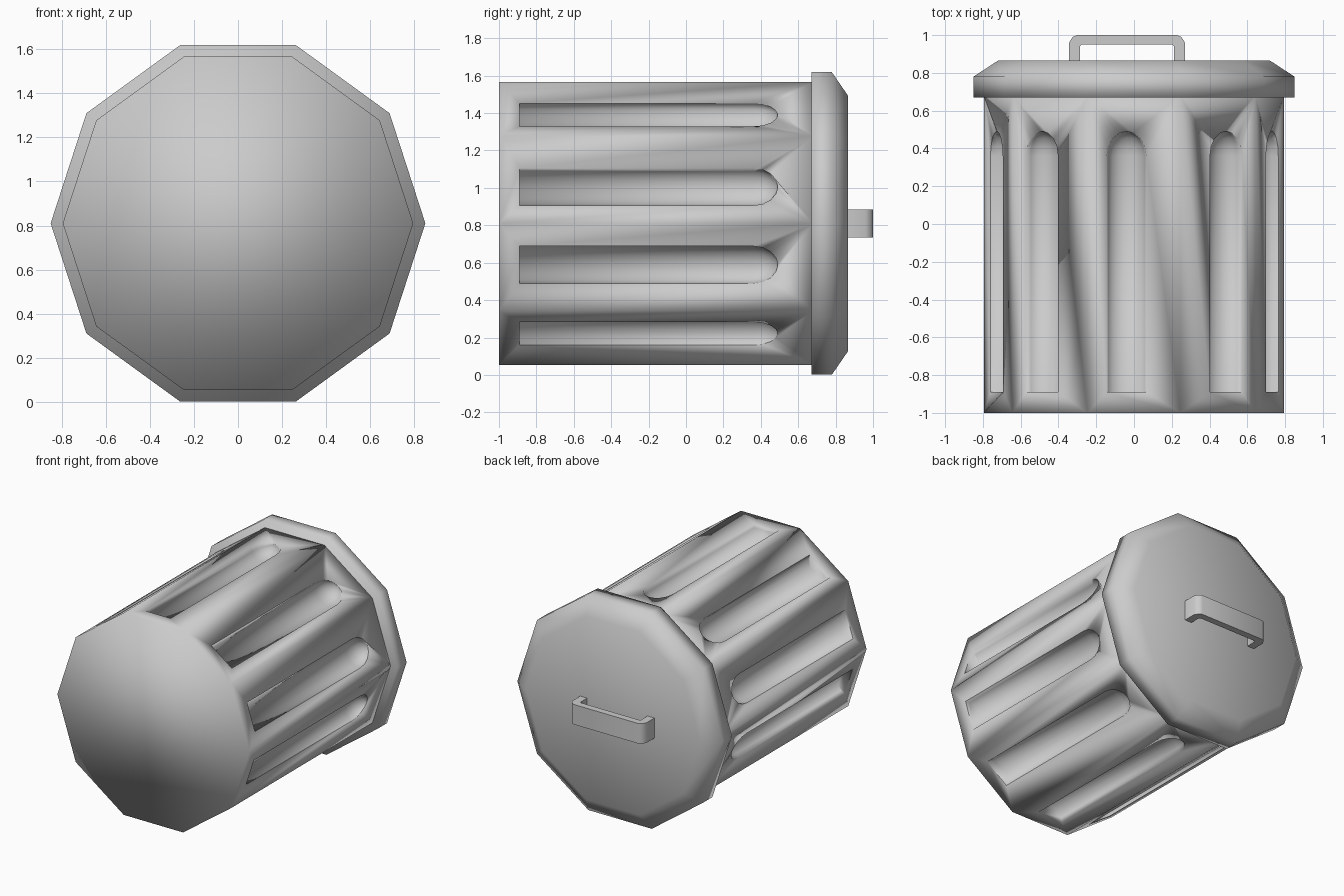
import bpy, bmesh, math
from mathutils import Matrix, Vector

if "Cube" in bpy.data.objects:
    bpy.data.objects.remove(bpy.data.objects["Cube"])

ZC = 0.81          # height of the can axis (it lies along y)
BODY_R = 0.795
SIDES = 10
APOTHEM = BODY_R * math.cos(math.pi / SIDES)


def add_loft(bm, rings, sides, matrix):
    """Closed loft of regular polygons along y; rings = (y, radius)."""
    loops = []
    for y, r in rings:
        loops.append([bm.verts.new(matrix @ Vector((
            r * math.cos(2 * math.pi * i / sides), y,
            r * math.sin(2 * math.pi * i / sides)))) for i in range(sides)])
    for a, b in zip(loops, loops[1:]):
        for i in range(sides):
            j = (i + 1) % sides
            bm.faces.new((a[i], a[j], b[j], b[i]))
    bm.faces.new(loops[0])
    bm.faces.new(loops[-1])


def finish(bm, name):
    bmesh.ops.recalc_face_normals(bm, faces=bm.faces)
    for f in bm.faces:
        f.smooth = True
    me = bpy.data.meshes.new(name)
    bm.to_mesh(me)
    bm.free()
    ob = bpy.data.objects.new(name, me)
    bpy.context.collection.objects.link(ob)
    return ob


axis = Matrix.Translation((0, 0, ZC))

# ten-sided can body
bm = bmesh.new()
add_loft(bm, [(-1.0, BODY_R), (0.68, BODY_R)], SIDES, axis)
body = finish(bm, "can_body")

# round-ended flutes cut into every side
bm = bmesh.new()
profile = [(-0.89, 0.105)] + [(0.36 + 0.13 * math.sin(t), 0.105 * math.cos(t))
                              for t in (0, 0.4, 0.8, 1.2, 1.5)]
for deg in (15, 50, 93, 130, 164, 197, 234, 270, 309, 343):
    face_deg = 36 * math.floor(deg / 36) + 18
    shift = APOTHEM * math.tan(math.radians(deg - face_deg))
    m = (axis @ Matrix.Rotation(-math.radians(face_deg), 4, 'Y')
         @ Matrix.Translation((APOTHEM, 0, shift))
         @ Matrix.Diagonal((0.85, 1, 1, 1)))
    add_loft(bm, profile, 16, m)
cutter = finish(bm, "flute_cutter")
cutter.hide_render = True
cutter.hide_viewport = True
mod = body.modifiers.new("flutes", 'BOOLEAN')
mod.operation = 'DIFFERENCE'
mod.solver = 'EXACT'
mod.object = cutter

# lid with a chamfered rim
bm = bmesh.new()
add_loft(bm, [(0.67, 0.85), (0.78, 0.85), (0.865, 0.72)], SIDES, axis)
finish(bm, "lid")

# strap handle: flat U profile with clipped corners, extruded in z
bm = bmesh.new()
half = [(0.307, 0.86), (0.307, 0.96), (0.288, 0.99), (0.265, 1.0)]
inner = [(0.25, 0.86), (0.25, 0.94), (0.24, 0.95)]
outer_path = half + [(-x, y) for x, y in reversed(half)]
inner_path = inner + [(-x, y) for x, y in reversed(inner)]
outline = outer_path + inner_path[::-1]
face = bm.faces.new([bm.verts.new((x - 0.037, y, ZC - 0.075)) for x, y in outline])
ext = bmesh.ops.extrude_face_region(bm, geom=[face])
bmesh.ops.translate(bm, vec=(0, 0, 0.15),
                    verts=[v for v in ext["geom"] if isinstance(v, bmesh.types.BMVert)])
handle = finish(bm, "lid_handle")
bpy.context.view_layer.objects.active = handle
handle.select_set(True)
bpy.ops.object.shade_smooth_by_angle(angle=math.radians(60))
